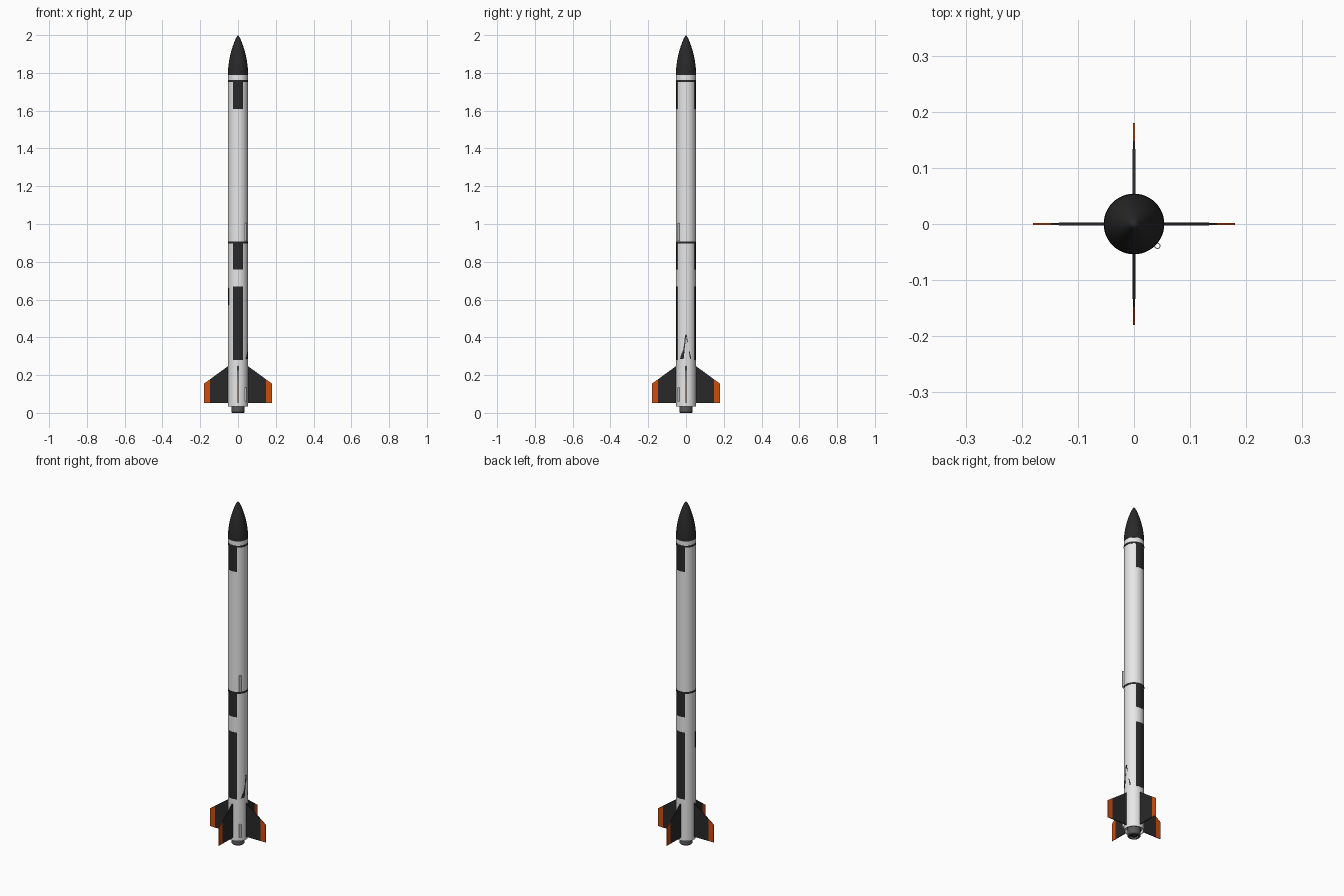
import bpy, bmesh, math
from mathutils import Matrix, Vector

if "Cube" in bpy.data.objects:
    bpy.data.objects.remove(bpy.data.objects["Cube"])

R = 0.0525      # body tube radius
SEG = 64


def material(name, r, g, b):
    m = bpy.data.materials.new(name)
    m.diffuse_color = (r, g, b, 1)
    m.use_nodes = True
    m.node_tree.nodes["Principled BSDF"].inputs["Base Color"].default_value = m.diffuse_color
    return m


WHITE = material("white", 0.80, 0.80, 0.80)
BLACK = material("black", 0.022, 0.022, 0.022)
ORANGE = material("orange", 0.62, 0.075, 0.005)
GREY = material("grey", 0.10, 0.10, 0.10)


def finish(name, bm, mats, smooth=True):
    bmesh.ops.recalc_face_normals(bm, faces=bm.faces)
    me = bpy.data.meshes.new(name)
    bm.to_mesh(me)
    bm.free()
    for m in mats:
        me.materials.append(m)
    ob = bpy.data.objects.new(name, me)
    bpy.context.collection.objects.link(ob)
    if smooth:
        bpy.ops.object.select_all(action='DESELECT')
        ob.select_set(True)
        bpy.context.view_layer.objects.active = ob
        bpy.ops.object.shade_smooth_by_angle(angle=math.radians(35))
    return ob


def lathe(name, profile, mat, seg=SEG, at=(0, 0)):
    """Spin (radius, z) points about a vertical axis."""
    bm = bmesh.new()
    vs = [bm.verts.new((r, 0, z)) for r, z in profile]
    es = [bm.edges.new(p) for p in zip(vs, vs[1:])]
    bmesh.ops.spin(bm, geom=vs + es, cent=(0, 0, 0), axis=(0, 0, 1),
                   angle=math.tau, steps=seg)
    bmesh.ops.remove_doubles(bm, verts=bm.verts, dist=1e-5)
    bmesh.ops.translate(bm, verts=bm.verts, vec=(at[0], at[1], 0))
    return finish(name, bm, [mat])


def patch(name, az, low, high, mat=BLACK, steps=12, r=R + 0.0012):
    """Thin curved plate; low and high are (left angle, right angle, z)."""
    bm = bmesh.new()
    rows = []
    for rad in (R - 0.001, r):
        for a0, a1, z in (low, high):
            angles = [math.radians(az + a0 + (a1 - a0) * i / steps) for i in range(steps + 1)]
            rows.append([bm.verts.new((rad * math.cos(a), rad * math.sin(a), z)) for a in angles])
    il, ih, ol, oh = rows
    for a, b in ((ol, oh), (ol, il), (oh, ih)):
        for i in range(steps):
            bm.faces.new((a[i], a[i + 1], b[i + 1], b[i]))
    for i in (0, -1):
        bm.faces.new((il[i], ih[i], oh[i], ol[i]))
    return finish(name, bm, [mat])


# Body tube, open at the tail
lathe("body_tube", [(0.034, 0.06), (0.049, 0.06), (0.049, 0.035), (R, 0.035),
                    (R, 0.90), (R, 1.79), (0.0, 1.79)], WHITE)

# Nose cone: rounded ogive
n = 18
nose = [(0, 1.788), (0.0535, 1.788)]
for i in range(n + 1):
    t = i / n
    nose.append((0.0475 * (1 - t ** 1.9) + 0.006 * math.sqrt(1 - t ** 8), 1.79 + 0.21 * t))
lathe("nose_cone", nose, BLACK)

# Thin separation bands
for label, z in (("upper", 1.757), ("middle", 0.902)):
    lathe(label + "_band", [(R - 0.001, z - 0.005), (R + 0.0015, z - 0.005),
                            (R + 0.0015, z + 0.005), (R - 0.001, z + 0.005)], BLACK)

# Roll pattern panels on front and back
for side, az in (("front", -90), ("back", 90)):
    for label, z0, z1 in (("upper", 1.61, 1.76), ("middle", 0.76, 0.90), ("lower", 0.28, 0.67)):
        patch(f"{side}_{label}_panel", az, (-29, 29, z0), (-29, 29, z1))

# Painted chevron on the right side, small stripe on the left
patch("chevron_broad_leg", 0, (-36, -14, 0.285), (-3, 1, 0.415), steps=8)
patch("chevron_narrow_leg", 0, (25, 31, 0.285), (-1, 3, 0.415), steps=8)
patch("left_stripe", 196, (-5, 5, 0.57), (-5, 5, 0.66), steps=4)

# Four tapered fins with orange tips
for k, label in enumerate(("right", "back", "left", "front")):
    bm = bmesh.new()
    stations = ((0.045, 0.253, 0.003), (0.148, 0.178, 0.0021), (0.18, 0.155, 0.0016))
    rings = []
    for x, top, h in stations:
        rings.append([bm.verts.new(c) for c in
                      ((x, -h, 0.052), (x, h, 0.052), (x, h, top), (x, -h, top))])
    for s in range(2):
        for i in range(4):
            j = (i + 1) % 4
            f = bm.faces.new((rings[s][i], rings[s][j], rings[s + 1][j], rings[s + 1][i]))
            f.material_index = s
    bm.faces.new(rings[0])
    bm.faces.new(rings[2]).material_index = 1
    bmesh.ops.rotate(bm, verts=bm.verts, matrix=Matrix.Rotation(k * math.pi / 2, 3, 'Z'))
    finish(label + "_fin", bm, [BLACK, ORANGE], smooth=False)

# Motor retainer with hollow nozzle
lathe("motor_retainer", [(0.034, 0.065), (0.034, 0.004), (0.031, 0.0),
                         (0.025, 0.0), (0.025, 0.02), (0.0, 0.02)], GREY, 48)
lathe("motor_nozzle", [(0.024, 0.019), (0.018, 0.006), (0.010, 0.006), (0.005, 0.018),
                       (0.0, 0.018)], BLACK, 32)

# Launch lugs: small tubes beside the body
a = math.radians(-43)
spot = ((R + 0.0045) * math.cos(a), (R + 0.0045) * math.sin(a))
for label, z0, z1 in (("upper", 0.91, 1.005), ("lower", 0.06, 0.135)):
    lathe(label + "_launch_lug", [(0.004, z0), (0.0055, z0), (0.0055, z1), (0.004, z1),
                                  (0.004, z0)], WHITE, 20, spot)
